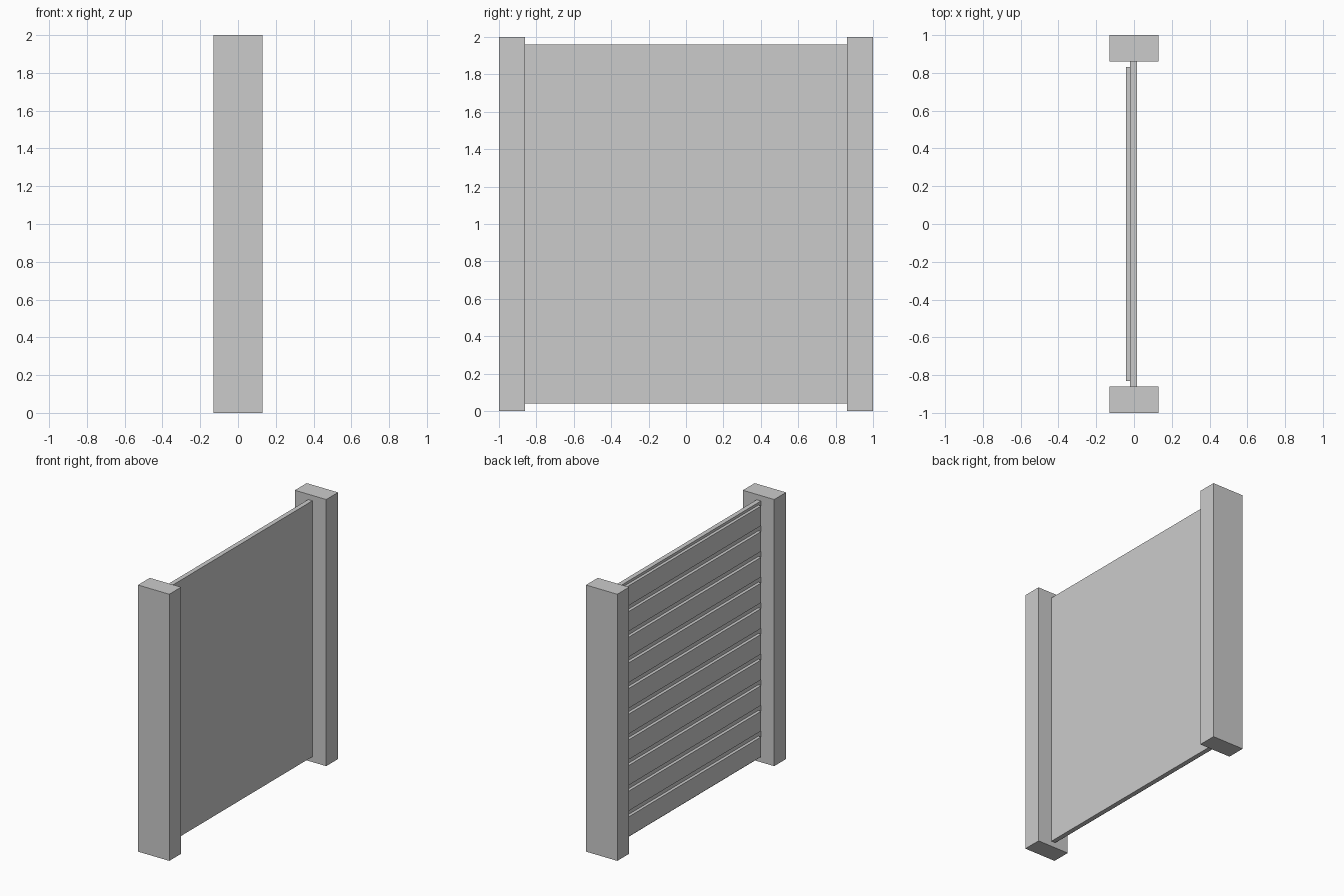
import bpy

if "Cube" in bpy.data.objects:
    bpy.data.objects.remove(bpy.data.objects["Cube"])


def box(name, x, y, z):
    """Box from (min, max) ranges on each axis."""
    bpy.ops.mesh.primitive_cube_add(size=1)
    ob = bpy.context.object
    ob.name = name
    ob.location = [(a + b) / 2 for a, b in (x, y, z)]
    ob.scale = [b - a for a, b in (x, y, z)]
    bpy.ops.object.transform_apply(location=True, scale=True)
    return ob


# Two end posts
box("front_post", (-0.13, 0.13), (-1.0, -0.86), (0, 2))
box("back_post", (-0.13, 0.13), (0.86, 1.0), (0, 2))

# Thin panel between the posts
box("panel", (-0.02, 0.015), (-0.86, 0.86), (0.04, 1.96))

# Horizontal slats on the left face, repeated upwards
slat = box("slats", (-0.043, -0.02), (-0.83, 0.83), (0.06, 0.208))
arr = slat.modifiers.new("repeat", 'ARRAY')
arr.count = 10
arr.use_relative_offset = False
arr.use_constant_offset = True
arr.constant_offset_displace = (0, 0, 0.1925)
